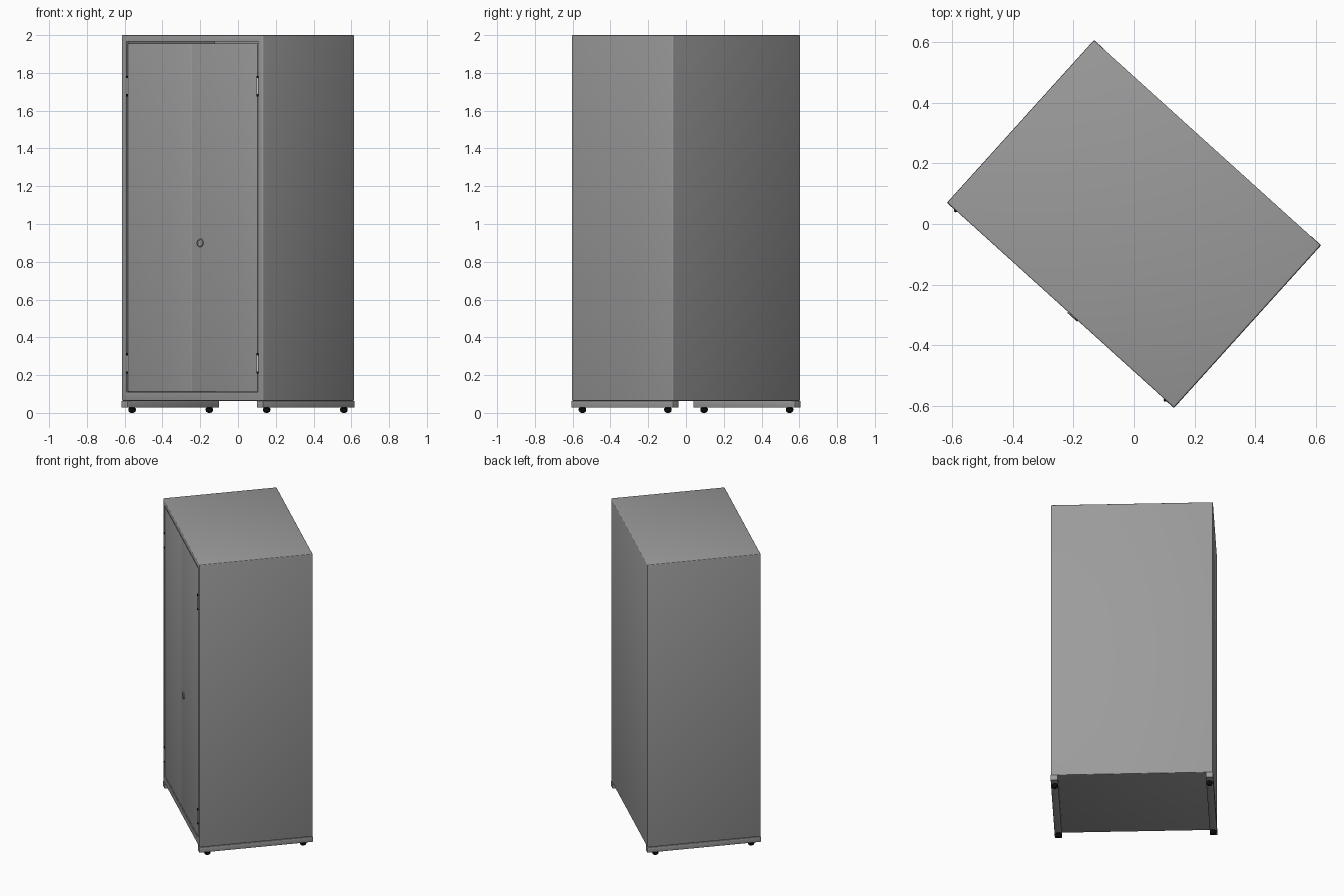
import bpy, bmesh, math
from mathutils import Matrix, Vector

if "Cube" in bpy.data.objects:
    bpy.data.objects.remove(bpy.data.objects["Cube"])

ANG = math.radians(-42.1)      # whole cabinet is turned about z
W, D, Z0, Z1 = 1.008, 0.722, 0.064, 2.0
FRONT = -D / 2
OX, OZ0, OZ1 = 0.468, 0.11, 1.966   # door opening half width and heights


def material(name, value):
    m = bpy.data.materials.new(name)
    m.diffuse_color = (value, value, value, 1)
    m.use_nodes = True
    m.node_tree.nodes["Principled BSDF"].inputs["Base Color"].default_value = m.diffuse_color
    return m


grey = material("grey_paint", 0.33)
light = material("light_metal", 0.75)
dark = material("dark_rubber", 0.004)


def finish(name, bm, mat=grey, smooth=False):
    me = bpy.data.meshes.new(name)
    bmesh.ops.recalc_face_normals(bm, faces=bm.faces[:])
    bm.to_mesh(me)
    bm.free()
    ob = bpy.data.objects.new(name, me)
    bpy.context.collection.objects.link(ob)
    ob.rotation_euler.z = ANG
    me.materials.append(mat)
    if smooth:
        bpy.ops.object.select_all(action='DESELECT')
        ob.select_set(True)
        bpy.context.view_layer.objects.active = ob
        bpy.ops.object.shade_smooth_by_angle(angle=math.radians(40))
    return ob


def box_bm(lo, hi):
    lo, hi = Vector(lo), Vector(hi)
    bm = bmesh.new()
    m = Matrix.Translation((lo + hi) / 2) @ Matrix.Diagonal((*(hi - lo), 1))
    bmesh.ops.create_cube(bm, size=1, matrix=m)
    return bm


def box(name, lo, hi, bevel=0.0):
    bm = box_bm(lo, hi)
    if bevel:
        bmesh.ops.bevel(bm, geom=bm.edges[:], offset=bevel, segments=3,
                        profile=0.5, affect='EDGES')
    return finish(name, bm, smooth=True)


def lathe(name, profile, origin, rot=Matrix(), mat=grey, steps=24):
    # spin an (r, z) profile around its own z axis
    bm = bmesh.new()
    vs = [bm.verts.new((r, 0, z)) for r, z in profile]
    es = [bm.edges.new(p) for p in zip(vs, vs[1:])]
    bmesh.ops.spin(bm, geom=vs + es, cent=(0, 0, 0), axis=(0, 0, 1),
                   angle=math.tau, steps=steps)
    bmesh.ops.remove_doubles(bm, verts=bm.verts[:], dist=1e-5)
    bm.transform(Matrix.Translation(origin) @ rot)
    return finish(name, bm, mat, smooth=True)


# Cabinet shell: beveled box with a hollow behind the front frame
bm = box_bm((-W / 2, FRONT, Z0), (W / 2, D / 2, Z1))
bmesh.ops.bevel(bm, geom=bm.edges[:], offset=0.005, segments=3, profile=0.5, affect='EDGES')
bm.normal_update()
front = min(bm.faces, key=lambda f: (round(f.calc_center_median().y, 4), -f.calc_area()))
bmesh.ops.inset_individual(bm, faces=[front], thickness=0.02)
for v in front.verts:
    v.co.x = math.copysign(OX, v.co.x)
    v.co.z = OZ1 if v.co.z > 1 else OZ0
ret = bmesh.ops.extrude_face_region(bm, geom=[front])
bmesh.ops.translate(bm, vec=(0, D - 0.03, 0),
                    verts=[g for g in ret['geom'] if isinstance(g, bmesh.types.BMVert)])
if front.is_valid:
    bm.faces.remove(front)
finish("cabinet_shell", bm, smooth=True)

SPLIT = -0.005                 # seam between the doors
for side, label in ((-1, "left"), (1, "right")):
    # Doors, slightly recessed in the frame
    xs = sorted((SPLIT + side * 0.001, side * (OX - 0.006)))
    box(label + "_door", (xs[0], FRONT + 0.003, OZ0 + 0.004),
        (xs[1], FRONT + 0.025, OZ1 - 0.01), 0.001)

    # Hinge knuckles with dark end pins
    for z, level in ((0.262, "lower"), (1.73, "upper")):
        at = (side * (OX - 0.002), FRONT, z)
        lathe(f"{label}_{level}_hinge",
              [(0, -0.042), (0.006, -0.042), (0.006, 0.042), (0, 0.042)],
              at, mat=light, steps=12)
        for s, end in ((-1, "bottom"), (1, "top")):
            lathe(f"{label}_{level}_hinge_{end}_pin",
                  [(0, -0.006), (0.006, -0.006), (0.006, 0.006), (0, 0.006)],
                  (at[0], at[1], z + s * 0.048), mat=dark, steps=12)

    # Base rail under each side
    rx = sorted((side * (W / 2 + 0.001), side * (W / 2 - 0.044)))
    box(label + "_base_rail", (rx[0], FRONT - 0.001, 0.028),
        (rx[1], D / 2 + 0.001, Z0 - 0.0005), 0.002)

    # Domed rubber feet
    for y, pos in ((-0.305, "front"), (0.305, "back")):
        lathe(f"{label}_{pos}_foot",
              [(0, 0), (0.01, 0.001), (0.017, 0.006), (0.02, 0.014), (0.02, 0.022),
               (0.014, 0.029), (0, 0.03)], (side * 0.48, y, 0), mat=dark)

# Round lock on the right door
lathe("door_lock",
      [(0, -0.006), (0.022, -0.006), (0.022, 0.004), (0.02, 0.006), (0.015, 0.006),
       (0.014, 0.004), (0, 0.004)],
      (0.055, FRONT + 0.002, 0.9), Matrix.Rotation(math.pi / 2, 4, 'X'))
